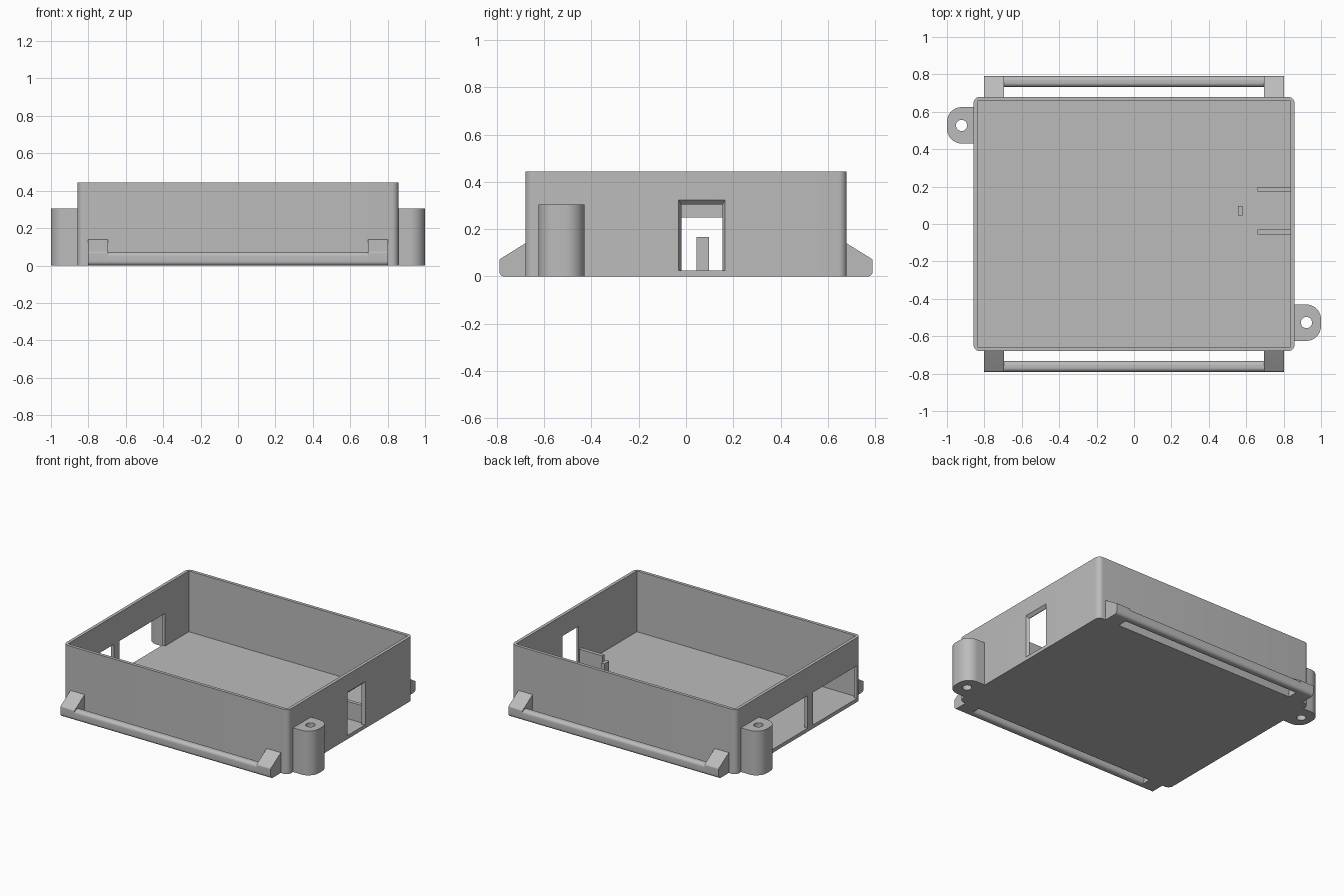
import bpy, bmesh, math
from mathutils import Vector

scene = bpy.context.scene
cube = bpy.data.objects.get("Cube")
if cube:
    bpy.data.objects.remove(cube, do_unlink=True)

grey = bpy.data.materials.new("plain grey")
grey.use_nodes = True
grey.diffuse_color = (0.5, 0.5, 0.5, 1)
grey.node_tree.nodes["Principled BSDF"].inputs["Base Color"].default_value = (0.5, 0.5, 0.5, 1)


def loft(name, loop_a, loop_b):
    """Closed solid between two loops with equal point counts."""
    bm = bmesh.new()
    a = [bm.verts.new(p) for p in loop_a]
    b = [bm.verts.new(p) for p in loop_b]
    bm.faces.new(a)
    bm.faces.new(b)
    for i in range(len(a)):
        j = (i + 1) % len(a)
        bm.faces.new((a[i], a[j], b[j], b[i]))
    bmesh.ops.recalc_face_normals(bm, faces=bm.faces)
    mesh = bpy.data.meshes.new(name)
    bm.to_mesh(mesh)
    bm.free()
    mesh.materials.append(grey)
    obj = bpy.data.objects.new(name, mesh)
    scene.collection.objects.link(obj)
    return obj


def prism_z(name, outline, z0, z1):
    return loft(name, [(x, y, z0) for x, y in outline], [(x, y, z1) for x, y in outline])


def prism_x(name, outline, x0, x1):
    return loft(name, [(x0, y, z) for y, z in outline], [(x1, y, z) for y, z in outline])


def rect(a0, a1, b0, b1):
    return [(a0, b0), (a1, b0), (a1, b1), (a0, b1)]


def box(name, x0, x1, y0, y1, z0, z1):
    return prism_z(name, rect(x0, x1, y0, y1), z0, z1)


def rounded(points, radii, steps=8):
    """Round the corners of a convex outline with tangent arcs."""
    out = []
    for i, p in enumerate(points):
        r = radii[i]
        p = Vector(p)
        if not r:
            out.append(tuple(p))
            continue
        u = (Vector(points[i - 1]) - p).normalized()
        v = (Vector(points[(i + 1) % len(points)]) - p).normalized()
        half = u.angle(v) / 2
        centre = p + (u + v).normalized() * r / math.sin(half)
        start = p + u * r / math.tan(half) - centre
        end = p + v * r / math.tan(half) - centre
        sweep = start.angle(end)
        for k in range(steps + 1):
            t = k / steps
            q = (start * math.sin((1 - t) * sweep) + end * math.sin(t * sweep)) / math.sin(sweep)
            out.append(tuple(centre + q))
    return out


def cut(obj, *cutters):
    """Subtract the cutters, bake the result and remove them."""
    for c in cutters:
        mod = obj.modifiers.new("cut", "BOOLEAN")
        mod.operation = "DIFFERENCE"
        mod.solver = "EXACT"
        mod.object = c
        c.hide_render = True
    graph = bpy.context.evaluated_depsgraph_get()
    mesh = bpy.data.meshes.new_from_object(obj.evaluated_get(graph))
    obj.modifiers.clear()
    obj.data = mesh
    for c in cutters:
        bpy.data.objects.remove(c, do_unlink=True)


def smooth(obj):
    bpy.ops.object.select_all(action="DESELECT")
    obj.select_set(True)
    bpy.context.view_layer.objects.active = obj
    bpy.ops.object.shade_smooth_by_angle(angle=math.radians(30))


W, D, H = 0.858, 0.68, 0.445
WALL, FLOOR = 0.022, 0.025

# Open tray with rounded upright corners
tray = prism_z("tray", rounded(rect(-W, W, -D, D), [0.035] * 4), 0, H)
cut(tray, box("cavity", -W + WALL, W - WALL, -D + WALL, D - WALL, FLOOR, H + 0.1))

# Port openings: two on one end, one flared opening on the other
port = rect(-0.02, 0.155, FLOOR, 0.305)
flare = rect(-0.032, 0.167, FLOOR, 0.325)
cut(tray,
    box("wide_port", -W - 0.05, -W + 0.06, -0.10, 0.40, FLOOR, 0.25),
    box("second_port", -W - 0.05, -W + 0.06, -0.64, -0.16, FLOOR, 0.25),
    prism_x("small_port", port, W - 0.06, W + 0.05),
    loft("port_flare", [(W - 0.018, y, z) for y, z in port],
         [(W + 0.002, y, z) for y, z in flare]))
smooth(tray)

# Screw ears at opposite corners
for name, s in (("left_screw_ear", 1), ("right_screw_ear", -1)):
    outline = rounded(rect(W - 0.01, 1.0, -0.625, -0.43), [0, 0.08, 0.08, 0], 12)
    ear = prism_z(name, [(s * x, s * y) for x, y in outline], 0, 0.305)
    ring = [(s * 0.922 + 0.03 * math.cos(math.tau * k / 32),
             s * -0.527 + 0.03 * math.sin(math.tau * k / 32)) for k in range(32)]
    cut(ear, prism_z("screw_hole", ring, -0.1, 0.5))
    smooth(ear)

# Tie bars with sloped brackets along the front and back
bracket = rounded([(D - 0.01, 0), (0.79, 0), (0.79, 0.072), (D, 0.14), (D - 0.01, 0.14)],
                  [0, 0.022, 0.012, 0, 0])
bar = rounded(rect(0.733, 0.79, 0, 0.072), [0.022] * 4)
for side, s in (("front", -1), ("back", 1)):
    smooth(prism_x(side + "_tie_bar", [(s * y, z) for y, z in bar], -0.70, 0.70))
    for end, e in (("left", 1), ("right", -1)):
        smooth(prism_x(f"{side}_{end}_bracket", [(s * y, z) for y, z in bracket],
                       e * 0.695, e * 0.803))

# Board guides and stop post inside the tray
for name, y in (("front_guide_rib", -0.055), ("back_guide_rib", 0.173)):
    box(name, 0.66, W - 0.015, y, y + 0.025, FLOOR - 0.01, 0.145)
box("stop_post", 0.555, 0.58, 0.045, 0.097, FLOOR - 0.01, 0.167)
